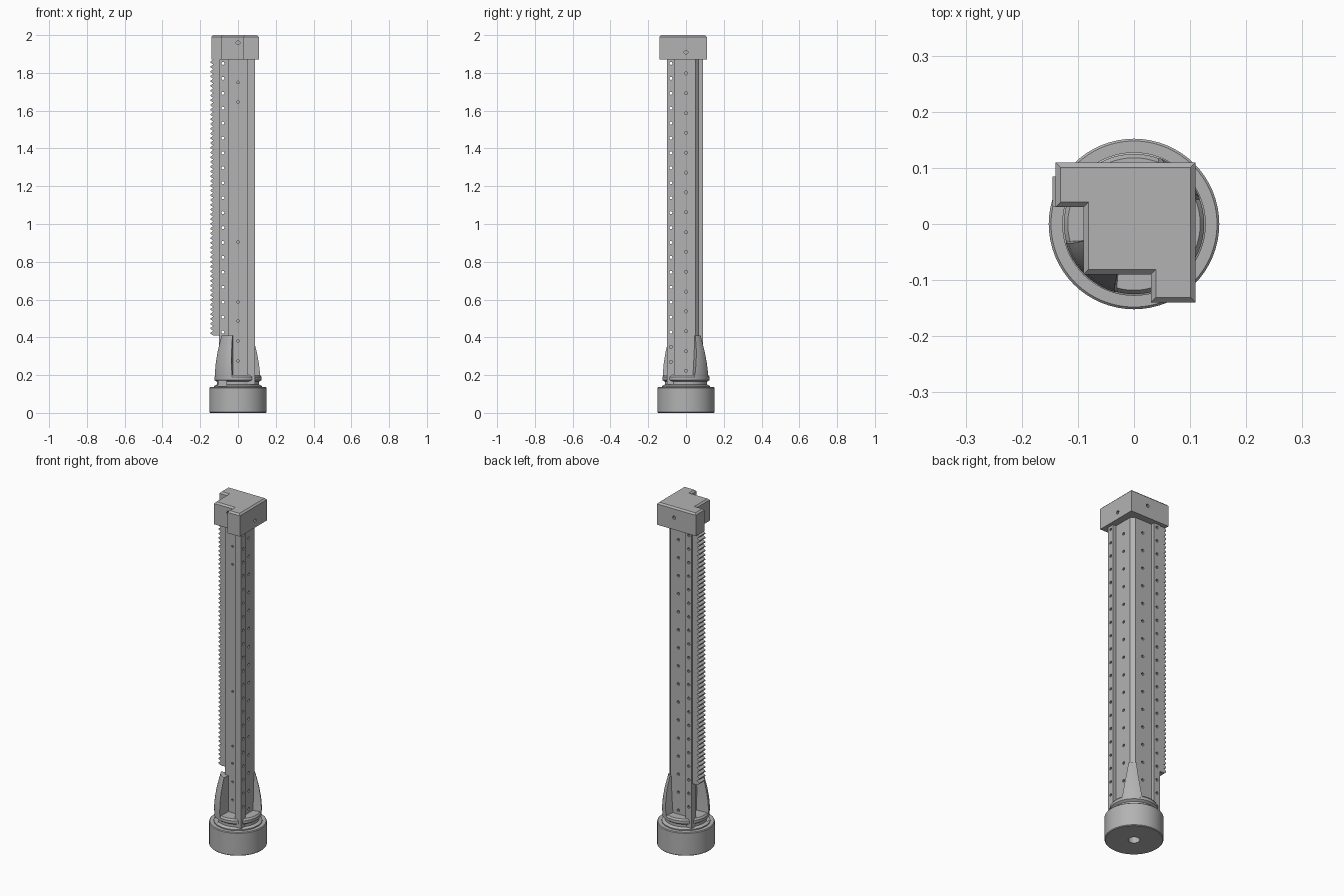
import bpy, bmesh, math
from mathutils import Matrix, Vector

if "Cube" in bpy.data.objects:
    bpy.data.objects.remove(bpy.data.objects["Cube"], do_unlink=True)

# single plain grey finish
grey = bpy.data.materials.new("plain_grey")
grey.use_nodes = True
tone = (0.45, 0.45, 0.45, 1)
grey.diffuse_color = tone
grey.node_tree.nodes["Principled BSDF"].inputs["Base Color"].default_value = tone


def make(name, bm):
    bmesh.ops.recalc_face_normals(bm, faces=bm.faces)
    mesh = bpy.data.meshes.new(name)
    bm.to_mesh(mesh)
    bm.free()
    mesh.materials.append(grey)
    ob = bpy.data.objects.new(name, mesh)
    bpy.context.collection.objects.link(ob)
    return ob


def prism(points, offset):
    """Extrude a planar outline of 3D points along an offset."""
    bm = bmesh.new()
    face = bm.faces.new([bm.verts.new(p) for p in points])
    new = bmesh.ops.extrude_face_region(bm, geom=[face])["geom"]
    bmesh.ops.translate(bm, vec=Vector(offset),
                        verts=[v for v in new if isinstance(v, bmesh.types.BMVert)])
    return bm


def revolve(name, profile, steps=64):
    """Turn a closed-by-axis (radius, height) profile into a solid."""
    bm = bmesh.new()
    rings = [[bm.verts.new((r * math.cos(math.tau * i / steps),
                            r * math.sin(math.tau * i / steps), z))
              for i in range(steps)] for r, z in profile]
    for low, high in zip(rings, rings[1:]):
        for i in range(steps):
            j = (i + 1) % steps
            bm.faces.new((low[i], low[j], high[j], high[i]))
    bm.faces.new(rings[0])
    bm.faces.new(rings[-1])
    return make(name, bm)


def add_pin(bm, start, end, radius, sides=10):
    start, end = Vector(start), Vector(end)
    axis = end - start
    turn = axis.to_track_quat("Z", "Y").to_matrix().to_4x4()
    bmesh.ops.create_cone(bm, cap_ends=True, segments=sides, radius1=radius,
                          radius2=radius, depth=axis.length,
                          matrix=Matrix.Translation((start + end) / 2) @ turn)


def cut(ob, bm):
    cutter = make("cutter", bm)
    cutter.hide_render = True
    mod = ob.modifiers.new("cut", "BOOLEAN")
    mod.object = cutter
    mod.solver = "EXACT"
    bpy.context.view_layer.objects.active = ob
    bpy.ops.object.modifier_apply(modifier=mod.name)
    bpy.data.objects.remove(cutter, do_unlink=True)


def smooth(ob):
    bpy.ops.object.select_all(action="DESELECT")
    ob.select_set(True)
    bpy.context.view_layer.objects.active = ob
    bpy.ops.object.shade_smooth_by_angle(angle=math.radians(30))


# column: square core with one front flange and one side flange
half = [(0.05, -0.05), (0.05, -0.10), (0.09, -0.10), (0.09, -0.06),
        (0.07, -0.06), (0.07, 0.05)]
outline = [(-0.05, -0.05)] + half + [(y, x) for x, y in reversed(half)]
column = make("column", prism([(x, y, 0.15) for x, y in outline], (0, 0, 1.75)))

# rows of pin holes in the flanges and core
pins = bmesh.new()
R = 0.008
for i in range(21):
    z = 0.27 + i * 0.079
    add_pin(pins, (0.03, -0.08, z), (0.11, -0.08, z), R)
    add_pin(pins, (-0.08, 0.03, z), (-0.08, 0.11, z), R)
for i in range(16):
    z = 0.222 + i * 0.105
    add_pin(pins, (0.04, 0, z), (0.10, 0, z), R)
    add_pin(pins, (0, 0.04, z), (0, 0.10, z), R)
for z in (0.275, 0.38, 0.487, 0.587, 0.905, 1.645, 1.75):
    add_pin(pins, (0, -0.08, z), (0, -0.03, z), R * 0.8)
    add_pin(pins, (-0.08, 0, z), (-0.03, 0, z), R * 0.8)
cut(column, pins)

# toothed rack along the side flange
low, high, teeth = 0.41, 1.87, 58
pitch = (high - low) / teeth
edge = [(-0.095, low)]
for i in range(teeth):
    z = low + i * pitch
    edge += [(-0.131, z), (-0.145, z + pitch * 0.35), (-0.145, z + pitch * 0.6)]
edge += [(-0.131, high), (-0.095, high)]
make("toothed_rack", prism([(x, 0.03, z) for x, z in edge], (0, 0.055, 0)))

# cap: notched block with chamfered top edges
side = [(-0.09, -0.09), (0.03, -0.09), (0.03, -0.14), (0.11, -0.14)]
outline = side + [(0.11, 0.11)] + [(y, x) for x, y in reversed(side[1:])]
bm = prism([(x, y, 1.87) for x, y in outline], (0, 0, 0.13))
rim = [e for e in bm.edges if all(v.co.z > 1.99 for v in e.verts)]
bmesh.ops.bevel(bm, geom=rim, offset=0.009, segments=1, affect="EDGES")
cap = make("cap", bm)
pins = bmesh.new()
add_pin(pins, (0, -0.12, 1.96), (0, -0.06, 1.96), 0.01)
add_pin(pins, (-0.12, 0, 1.96), (-0.06, 0, 1.96), 0.01)
add_pin(pins, (0.08, 0, 1.91), (0.14, 0, 1.91), 0.01)
add_pin(pins, (0, 0.08, 1.94), (0, 0.14, 1.94), 0.01)
cut(cap, pins)

# round foot with a socket underneath
foot = revolve("foot", [(0.148, 0), (0.152, 0.004), (0.152, 0.132), (0.148, 0.136)])
bm = bmesh.new()
add_pin(bm, (0, 0, -0.05), (0, 0, 0.06), 0.03, 32)
cut(foot, bm)
smooth(foot)

# grooved collar with a small window at the front
collar = revolve("collar", [(0.128, 0.13), (0.128, 0.142), (0.112, 0.15), (0.112, 0.165),
                            (0.125, 0.174), (0.125, 0.19), (0.118, 0.2)])
bm = bmesh.new()
bmesh.ops.create_cube(bm, size=1, matrix=Matrix.Translation((-0.085, -0.09, 0.157))
                      @ Matrix.Diagonal((0.05, 0.1, 0.03, 1)))
cut(collar, bm)
smooth(collar)


# curved buttresses hugging two opposite corners of the column
def buttress(name, middle, spread, taper, steps=12):
    profile = [(0.125, 0.185), (0.126, 0.22), (0.122, 0.27), (0.112, 0.33), (0.092, 0.41)]
    bm = bmesh.new()
    rows = []
    for k, (r, z) in enumerate(profile):
        wide = spread * (1 - taper * k / (len(profile) - 1))
        angles = [math.radians(middle + wide * (2 * i / steps - 1)) for i in range(steps + 1)]
        row = [bm.verts.new((r * math.cos(a), r * math.sin(a), z)) for a in angles]
        core = math.radians(middle)
        row.append(bm.verts.new((0.035 * math.cos(core), 0.035 * math.sin(core), z)))
        rows.append(row)
    for a, b in zip(rows, rows[1:]):
        for i in range(len(a)):
            j = (i + 1) % len(a)
            bm.faces.new((a[i], a[j], b[j], b[i]))
    bm.faces.new(rows[0])
    bm.faces.new(rows[-1])
    smooth(make(name, bm))


buttress("front_buttress", 225, 31, 0.15)
buttress("back_buttress", 45, 25, 0.5)
